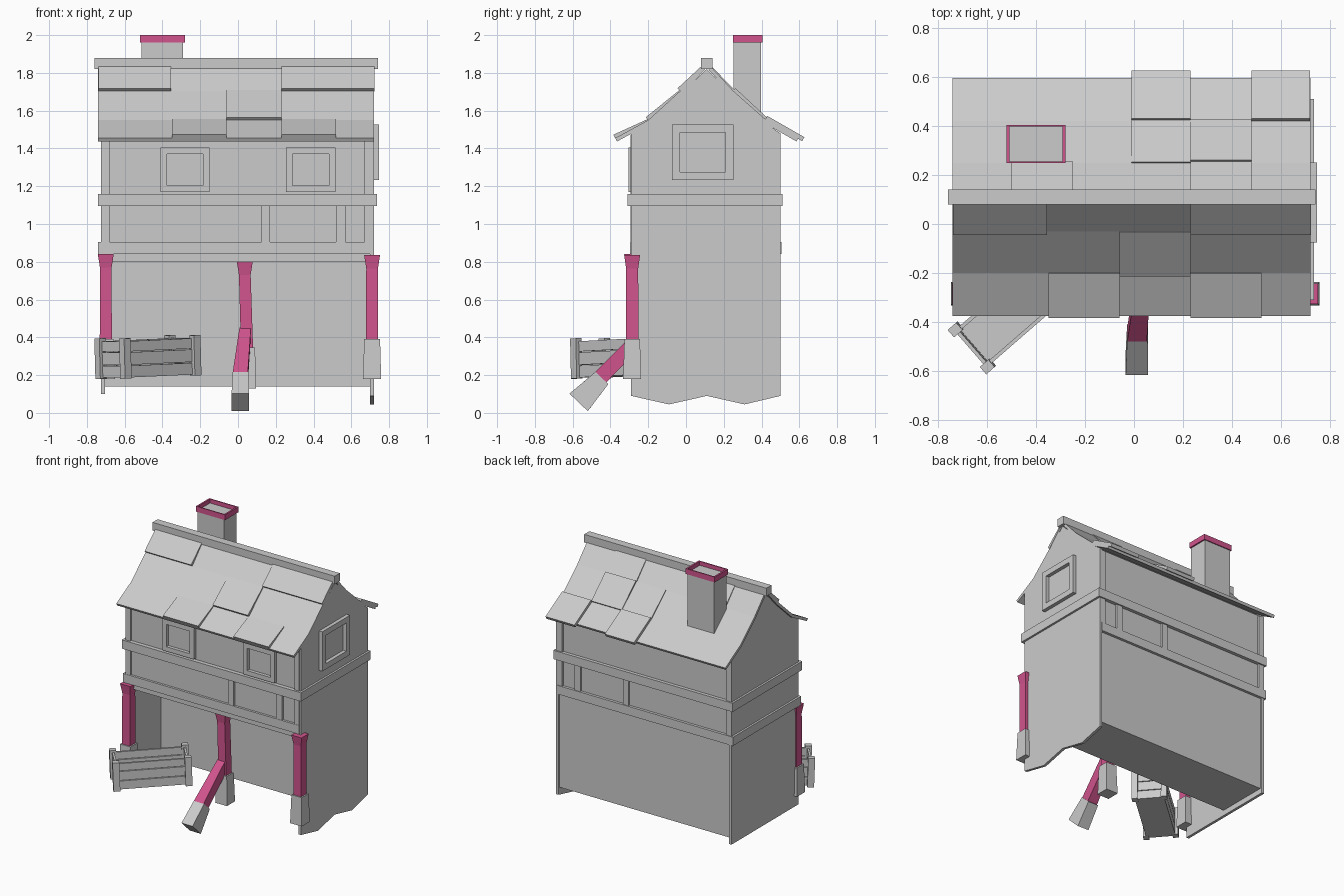
import bpy, bmesh
from math import radians
from mathutils import Vector, Matrix

if "Cube" in bpy.data.objects:
    bpy.data.objects.remove(bpy.data.objects["Cube"])

pink = bpy.data.materials.new("pink_paint")
pink.diffuse_color = (0.64, 0.09, 0.27, 1)
pink.use_nodes = True
pink.node_tree.nodes["Principled BSDF"].inputs["Base Color"].default_value = pink.diffuse_color


def finish(name, bm, mat=None):
    bmesh.ops.recalc_face_normals(bm, faces=bm.faces)
    me = bpy.data.meshes.new(name)
    bm.to_mesh(me)
    bm.free()
    ob = bpy.data.objects.new(name, me)
    bpy.context.collection.objects.link(ob)
    if mat:
        me.materials.append(mat)
    return ob


def bridge(name, rings, mat=None):
    """Solid skin through matching rings of points."""
    bm = bmesh.new()
    vs = [[bm.verts.new(p) for p in r] for r in rings]
    n = len(rings[0])
    bm.faces.new(vs[0])
    bm.faces.new(vs[-1])
    for a, b in zip(vs, vs[1:]):
        for i in range(n):
            j = (i + 1) % n
            bm.faces.new((a[i], a[j], b[j], b[i]))
    return finish(name, bm, mat)


def box(name, x0, x1, y0, y1, z0, z1, mat=None):
    return bridge(name, [[(x0, y0, z), (x1, y0, z), (x1, y1, z), (x0, y1, z)]
                         for z in (z0, z1)], mat)


def prism(name, yz, x0, x1):
    return bridge(name, [[(x, y, z) for y, z in yz] for x in (x0, x1)])


def loft(name, levels, mat=None):
    """Tapered square timber through (centre, half width, half depth) levels."""
    pts = [Vector(l[0]) for l in levels]
    d = (pts[-1] - pts[0]).normalized()
    u = (Vector((1, 0, 0)) - d * d.x).normalized()
    v = d.cross(u)
    return bridge(name, [[p + u * w * a + v * h * b
                          for a, b in ((-1, -1), (1, -1), (1, 1), (-1, 1))]
                         for p, (_, w, h) in zip(pts, levels)], mat)


# Walls: recessed ground floor, overhanging upper floor and gable sheets
gable = [(0.50, 1.48), (0.42, 1.535), (0.25, 1.685), (0.11, 1.82),
         (-0.03, 1.685), (-0.20, 1.53), (-0.29, 1.48)]
upper = [(-0.28, 0.80), (0.485, 0.80), (0.485, 1.48)] + gable[1:-1] + [(-0.28, 1.48)]
box("ground_floor", -0.705, 0.705, 0.10, 0.485, 0.14, 0.81)
prism("upper_floor", upper, -0.705, 0.705)
wave = [(-0.29, 0.09), (-0.09, 0.045), (0.11, 0.09), (0.31, 0.045), (0.50, 0.09)]
prism("right_wall", wave + gable, 0.70, 0.72)
prism("left_wall", [(-0.29, 0.10), (0.50, 0.10)] + gable, -0.725, -0.705)

# Timber beams and uprights, front and back
box("middle_beam", -0.74, 0.735, -0.31, 0.51, 1.095, 1.16)
box("lower_beam", -0.74, 0.705, -0.297, 0.505, 0.84, 0.905)
for side, y0, y1 in (("front", -0.295, -0.27), ("back", 0.475, 0.50)):
    for i, (a, b) in enumerate(((0.125, 0.17), (0.52, 0.57))):
        box(f"{side}_short_upright_{i}", a, b, y0, y1, 0.90, 1.10)
    box(f"{side}_left_upright", -0.72, -0.68, y0, y1, 0.84, 1.47)
    box(f"{side}_right_upright", 0.67, 0.71, y0, y1, 0.84, 1.47)


# Window frames: four bars each, facing the front or the right
def window(name, c, z, hw, hh, bar, on_side=False):
    for i, (a0, a1, b0, b1) in enumerate((
            (-hw, hw, hh - bar, hh), (-hw, hw, -hh, bar - hh),
            (-hw, bar - hw, bar - hh, hh - bar), (hw - bar, hw, bar - hh, hh - bar))):
        if on_side:
            box(f"{name}_{i}", 0.715, 0.747, c + a0, c + a1, z + b0, z + b1)
        else:
            box(f"{name}_{i}", c + a0, c + a1, -0.305, -0.275, z + b0, z + b1)


window("front_window_left", -0.28, 1.287, 0.13, 0.117, 0.034)
window("front_window_right", 0.385, 1.287, 0.13, 0.117, 0.034)
window("side_window", 0.088, 1.38, 0.163, 0.147, 0.042, True)

# Roof: curved sheet, ridge and loose raised shingles
front = [(0.09, 1.835), (-0.03, 1.705), (-0.20, 1.55), (-0.375, 1.455)]
back = [(0.13, 1.835), (0.25, 1.705), (0.42, 1.555), (0.595, 1.455)]
for name, pts in (("front_roof", front), ("back_roof", back)):
    s = 1 if name == "front_roof" else -1
    under = [(y + 0.010 * s, z - 0.018) for y, z in reversed(pts)]
    prism(name, pts + under, -0.74, 0.72)
box("ridge", -0.76, 0.74, 0.08, 0.14, 1.82, 1.88)


def shingle(name, pts, row, x0, x1, top, low, extra=0.0):
    a, b = Vector(pts[row]), Vector(pts[row + 1])
    d = (b - a).normalized()
    n = Vector((-d.y, d.x))
    if n.y < 0:
        n = -n
    b += d * extra
    prism(name, [a - n * 0.004, b - n * 0.004, b + n * low, a + n * top], x0, x1)


for i, (row, x0, x1) in enumerate(((0, -0.738, -0.355), (0, 0.23, 0.722), (1, -0.06, 0.23),
                                   (2, -0.35, -0.06), (2, 0.23, 0.52))):
    shingle(f"front_shingle_{i}", front, row, x0, x1, 0.006, 0.02)
for i, (row, x0, x1, top, low, ext) in enumerate((
        (2, -0.01, 0.23, 0.02, 0.02, 0.025), (2, 0.48, 0.718, 0.02, 0.02, 0.025),
        (1, 0.23, 0.48, 0.018, 0.012, 0.0), (1, -0.01, 0.23, 0.004, 0.008, 0.0),
        (0, 0.23, 0.48, 0.004, 0.008, 0.0), (0, -0.50, -0.25, 0.004, 0.008, 0.0))):
    shingle(f"back_shingle_{i}", back, row, x0, x1, top, low, ext)

# Chimney with a thin raised cap
box("chimney", -0.51, -0.29, 0.252, 0.398, 1.50, 1.97)
for i, (x0, x1, y0, y1) in enumerate(((-0.52, -0.508, 0.248, 0.405), (-0.292, -0.28, 0.248, 0.405),
                                      (-0.508, -0.292, 0.248, 0.256), (-0.508, -0.292, 0.397, 0.405))):
    box(f"chimney_cap_{i}", x0, x1, y0, y1, 1.96, 2.0, pink)


# Posts with flared heads and tapered stone bases
def post(name, x, y, top, joint, foot, lean=0.0):
    loft(name, [((x + lean, y, joint - 0.01), 0.032, 0.033),
                ((x, y, top - 0.07), 0.031, 0.032), ((x, y, top), 0.042, 0.042)], pink)
    loft(name + "_base", [((x + lean, y, foot), 0.048, 0.048),
                          ((x + lean, y, joint), 0.042, 0.041)])


post("left_post", -0.70, -0.285, 0.84, 0.39, 0.18)
post("right_post", 0.71, -0.285, 0.835, 0.39, 0.18)
post("centre_post", 0.036, -0.22, 0.80, 0.345, 0.13, 0.012)
loft("diagonal_brace", [((0.012, -0.455, 0.185), 0.04, 0.04),
                        ((0.038, -0.22, 0.425), 0.03, 0.038)], pink)
loft("brace_foot", [((0.012, -0.568, 0.056), 0.046, 0.067),
                    ((0.014, -0.445, 0.185), 0.042, 0.047)])

# Crate: floor, planked sides and corner posts, turned and slightly tilted
crate = [box("crate_floor", -0.25, 0.25, -0.09, 0.09, -0.10, -0.08)]
for s in (-1, 1):
    for i, (z0, z1) in enumerate(((-0.10, -0.038), (-0.033, 0.033), (0.038, 0.092))):
        ys = sorted((s * 0.085, s * 0.10))
        xs = sorted((s * 0.235, s * 0.25))
        crate.append(box(f"crate_long_plank_{i}", -0.25, 0.25, *ys, z0, z1))
        crate.append(box(f"crate_end_plank_{i}", *xs, -0.085, 0.085, z0, z1))
    for t in (-1, 1):
        crate.append(box("crate_corner", s * 0.245 - 0.023, s * 0.245 + 0.023,
                         t * 0.1 - 0.02, t * 0.1 + 0.02, -0.105, 0.108))
turn = (Matrix.Translation((-0.477, -0.345, 0.295)) @ Matrix.Rotation(radians(41), 4, 'Z')
        @ Matrix.Rotation(radians(-2), 4, 'Y'))
for ob in crate:
    ob.matrix_world = turn
